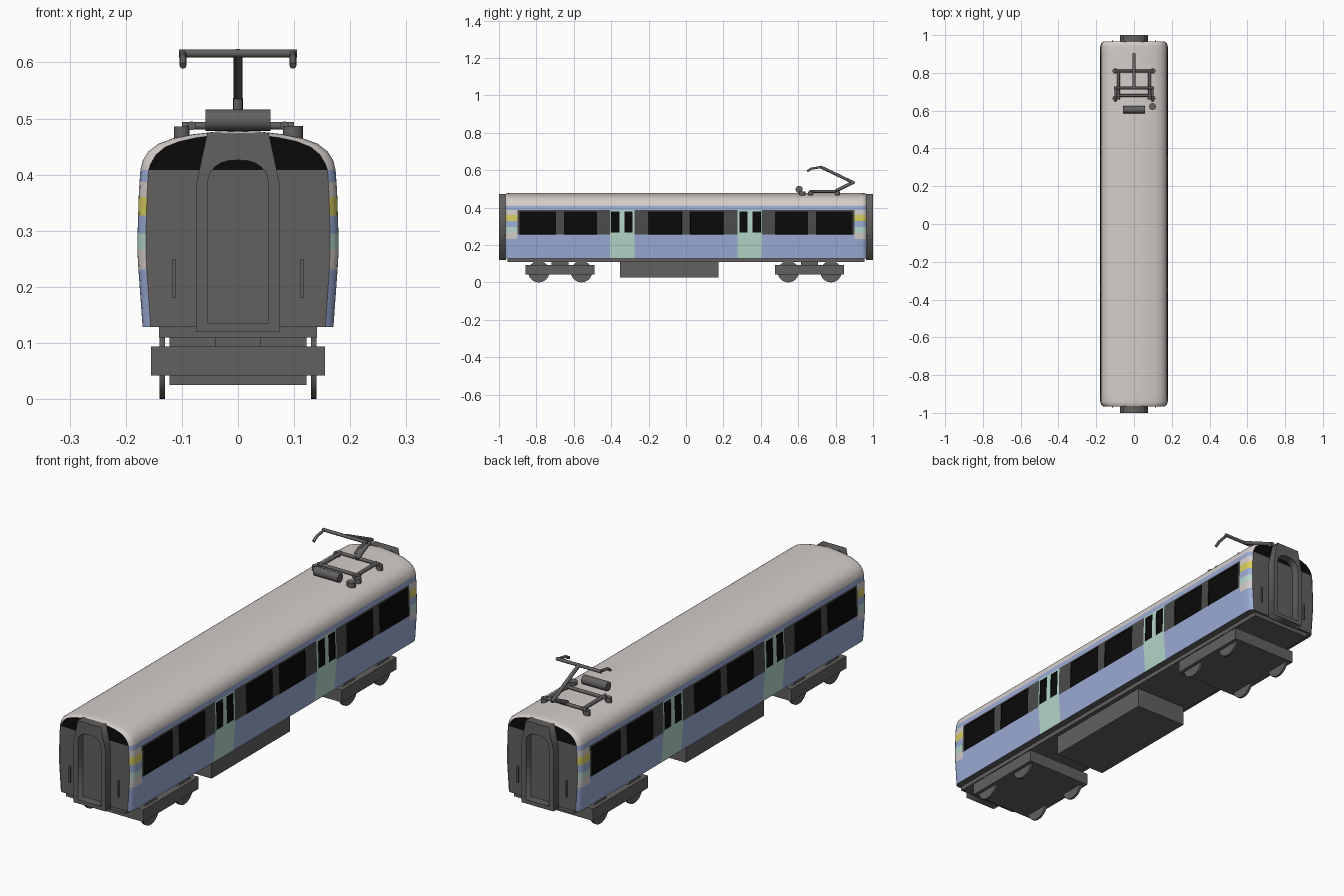
import bpy, bmesh, math
from mathutils import Vector

if "Cube" in bpy.data.objects:
    bpy.data.objects.remove(bpy.data.objects["Cube"])


def mat(name, r, g, b):
    m = bpy.data.materials.new(name)
    m.diffuse_color = (r, g, b, 1)
    m.use_nodes = True
    m.node_tree.nodes["Principled BSDF"].inputs["Base Color"].default_value = m.diffuse_color
    return m


GREY = mat("metal grey", 0.125, 0.120, 0.117)
BLUE = mat("pale blue", 0.33, 0.41, 0.67)
MINT = mat("mint", 0.46, 0.68, 0.59)
YELLOW = mat("yellow", 0.68, 0.61, 0.115)
CREAM = mat("warm white", 0.66, 0.61, 0.59)
BLACK = mat("window black", 0.003, 0.003, 0.003)
PILLAR = mat("pillar grey", 0.07, 0.07, 0.07)
MATS = [GREY, BLUE, MINT, YELLOW, CREAM, BLACK, PILLAR]


def finish(name, bm, mats, smooth=None):
    bmesh.ops.recalc_face_normals(bm, faces=bm.faces)
    me = bpy.data.meshes.new(name)
    bm.to_mesh(me)
    bm.free()
    for m in mats:
        me.materials.append(m)
    ob = bpy.data.objects.new(name, me)
    bpy.context.collection.objects.link(ob)
    if smooth:
        bpy.ops.object.select_all(action='DESELECT')
        ob.select_set(True)
        bpy.context.view_layer.objects.active = ob
        bpy.ops.object.shade_smooth_by_angle(angle=math.radians(smooth))
    return ob


def box(name, lo, hi, m=GREY):
    bm = bmesh.new()
    bmesh.ops.create_cube(bm, size=1)
    for v in bm.verts:
        v.co = [lo[i] + (v.co[i] + 0.5) * (hi[i] - lo[i]) for i in range(3)]
    return finish(name, bm, [m])


def rod(name, a, b, r, seg=12, m=GREY):
    a, b = Vector(a), Vector(b)
    bm = bmesh.new()
    bmesh.ops.create_cone(bm, cap_ends=True, segments=seg, radius1=r, radius2=r,
                          depth=(b - a).length)
    q = Vector((0, 0, 1)).rotation_difference(b - a)
    for v in bm.verts:
        v.co = q @ v.co + (a + b) / 2
    return finish(name, bm, [m], 40)


# ---- Body shell: half cross-section lofted along y, coloured by rule ----
HALF = [(0.170, 0.128), (0.1775, 0.231), (0.179, 0.257), (0.179, 0.266), (0.179, 0.295),
        (0.178, 0.327), (0.177, 0.36), (0.176, 0.38), (0.1755, 0.387), (0.174, 0.408),
        (0.170, 0.425), (0.160, 0.441), (0.142, 0.455), (0.115, 0.465), (0.08, 0.472),
        (0.04, 0.4765), (0, 0.478)]
N = len(HALF)
LOOP = HALF + [(-x, z) for x, z in HALF[-2::-1]]
WINDOWS = [(0.022, 0.20), (0.476, 0.653), (0.695, 0.89)]
DOOR = (0.275, 0.407)
DOOR_WINDOWS = [(0.286, 0.330), (0.355, 0.400)]
BAND_END = 0.90
END_Y, R = 0.965, 0.03


def inside(v, spans):
    return any(a < v < b for a, b in spans)


def side_colour(y, z):
    y = abs(y)
    if z > 0.408:
        return CREAM
    if z > 0.387:
        return BLUE
    if inside(y, [DOOR]):
        return BLACK if inside(y, DOOR_WINDOWS) and 0.266 < z < 0.38 else MINT
    if y < BAND_END:
        if z < 0.257:
            return BLUE
        return BLACK if inside(y, WINDOWS) and z < 0.38 else PILLAR
    for top, m in [(0.231, BLUE), (0.266, CREAM), (0.295, MINT), (0.327, BLUE), (0.36, YELLOW)]:
        if z < top:
            return m
    return CREAM


cuts = {BAND_END, *DOOR}
for a, b in WINDOWS + DOOR_WINDOWS:
    cuts |= {a, b}
stations = [(y, 0) for y in cuts]
for deg in (0, 20, 40, 60):   # rounded vertical corners
    t = math.radians(deg)
    stations.append((END_Y - R * (math.sin(math.radians(60)) - math.sin(t)), R * (1 - math.cos(t))))
stations = sorted(stations + [(-y, d) for y, d in stations])

bm = bmesh.new()
rings = []
for y, d in stations:
    s = 1 - d / 0.18
    rings.append([bm.verts.new((x * s, y, z - (d * 0.4 if z > 0.41 else 0))) for x, z in LOOP])
for p, q in zip(rings, rings[1:]):
    for k in range(len(LOOP)):
        j = (k + 1) % len(LOOP)
        f = bm.faces.new((p[k], p[j], q[j], q[k]))
        c = f.calc_center_median()
        m = GREY if j == 0 else side_colour(c.y, (LOOP[k][1] + LOOP[j][1]) / 2)
        f.material_index = MATS.index(m)
for ring in (rings[0], rings[-1]):   # end walls, black above the waist
    for i in range(N - 1):
        vs = [ring[i], ring[i + 1], ring[2 * (N - 1) - i - 1], ring[2 * (N - 1) - i]]
        f = bm.faces.new(list(dict.fromkeys(vs)))
        f.material_index = MATS.index(BLACK if HALF[i][1] > 0.407 else GREY)
bmesh.ops.recalc_face_normals(bm, faces=bm.faces)
glass = [f for f in bm.faces if f.material_index == MATS.index(BLACK)
         and abs(f.calc_center_median().y) < 0.95]
bmesh.ops.inset_region(bm, faces=glass, thickness=0.001, depth=-0.003, use_even_offset=True)
finish("body_shell", bm, MATS, 25)

# ---- Underframe and equipment box ----
box("underframe", (-0.141, -0.955, 0.11), (0.141, 0.955, 0.13))
box("equipment_box", (-0.122, -0.352, 0.025), (0.122, 0.175, 0.115))

# ---- Gangway frames with arched opening, and hand rails ----
outer = [(-0.075, 0.12), (0.075, 0.12), (0.075, 0.38), (0.055, 0.473), (-0.055, 0.473), (-0.075, 0.38)]
inner = [(-0.054, 0.136), (0.054, 0.136)] + [
    (0.054 * math.copysign(abs(math.cos(t)) ** 0.8, math.cos(t)), 0.385 + 0.041 * math.sin(t))
    for t in [math.pi * i / 12 for i in range(13)]]
for s, end in ((-1, "front"), (1, "back")):
    cu = bpy.data.curves.new(end + "_gangway", 'CURVE')
    cu.dimensions = '2D'
    cu.fill_mode = 'BOTH'
    cu.extrude = 0.0185
    for pts in (outer, inner):
        sp = cu.splines.new('POLY')
        sp.points.add(len(pts) - 1)
        for p, (x, z) in zip(sp.points, pts):
            p.co = (x, z, 0, 1)
        sp.use_cyclic_u = True
    cu.materials.append(GREY)
    ob = bpy.data.objects.new(end + "_gangway", cu)
    ob.rotation_euler.x = math.pi / 2
    ob.location.y = s * 0.9815
    bpy.context.collection.objects.link(ob)
    bpy.ops.object.select_all(action='DESELECT')
    ob.select_set(True)
    bpy.context.view_layer.objects.active = ob
    bpy.ops.object.convert(target='MESH')
    for x in (-0.122, 0.105 + 0.001):
        x = math.copysign(0.114, x)
        box(end + "_hand_rail", (x - 0.003, s * 0.968 - 0.004, 0.18), (x + 0.003, s * 0.968 + 0.004, 0.25))

# ---- Bogies ----
for cy, end in ((-0.673, "front"), (0.661, "back")):
    box(end + "_bogie_frame", (-0.155, cy - 0.185, 0.042), (0.155, cy + 0.185, 0.094))
    box(end + "_bogie_bolster", (-0.04, cy - 0.045, 0.09), (0.04, cy + 0.045, 0.115))
    for dy in (-0.114, 0.114):
        rod(end + "_axle", (-0.13, cy + dy, 0.057), (0.13, cy + dy, 0.057), 0.012)
        for x in (-0.135, 0.135):
            rod(end + "_wheel", (x - 0.005, cy + dy, 0.057), (x + 0.005, cy + dy, 0.057), 0.057, 32)

# ---- Pantograph base ----
for x in (-0.1, 0.1):
    for y in (0.665, 0.81):
        rod("pantograph_foot", (x, y, 0.462), (x, y, 0.486), 0.014)
    rod("base_side_bar", (x * 0.83, 0.66, 0.487), (x * 0.83, 0.815, 0.487), 0.008)
for y in (0.68, 0.81):
    rod("base_cross_bar", (-0.1, y, 0.487), (0.1, y, 0.487), 0.007)
rod("roof_cylinder", (-0.058, 0.605, 0.497), (0.058, 0.605, 0.497), 0.019, 20)
rod("roof_insulator", (0.098, 0.622, 0.46), (0.098, 0.622, 0.487), 0.018, 16)

# ---- Pantograph arms and collector head ----
rod("lower_arm", (0, 0.80, 0.488), (0, 0.895, 0.535), 0.009)
rod("upper_arm", (0, 0.902, 0.53), (0, 0.72, 0.617), 0.008)
rod("collector_bar", (-0.105, 0.72, 0.616), (0.105, 0.72, 0.616), 0.007)
for x in (-0.098, 0.098):
    rod("collector_horn", (x, 0.72, 0.616), (x, 0.67, 0.608), 0.006)
    rod("collector_horn_tip", (x, 0.672, 0.609), (x, 0.648, 0.594), 0.006)
